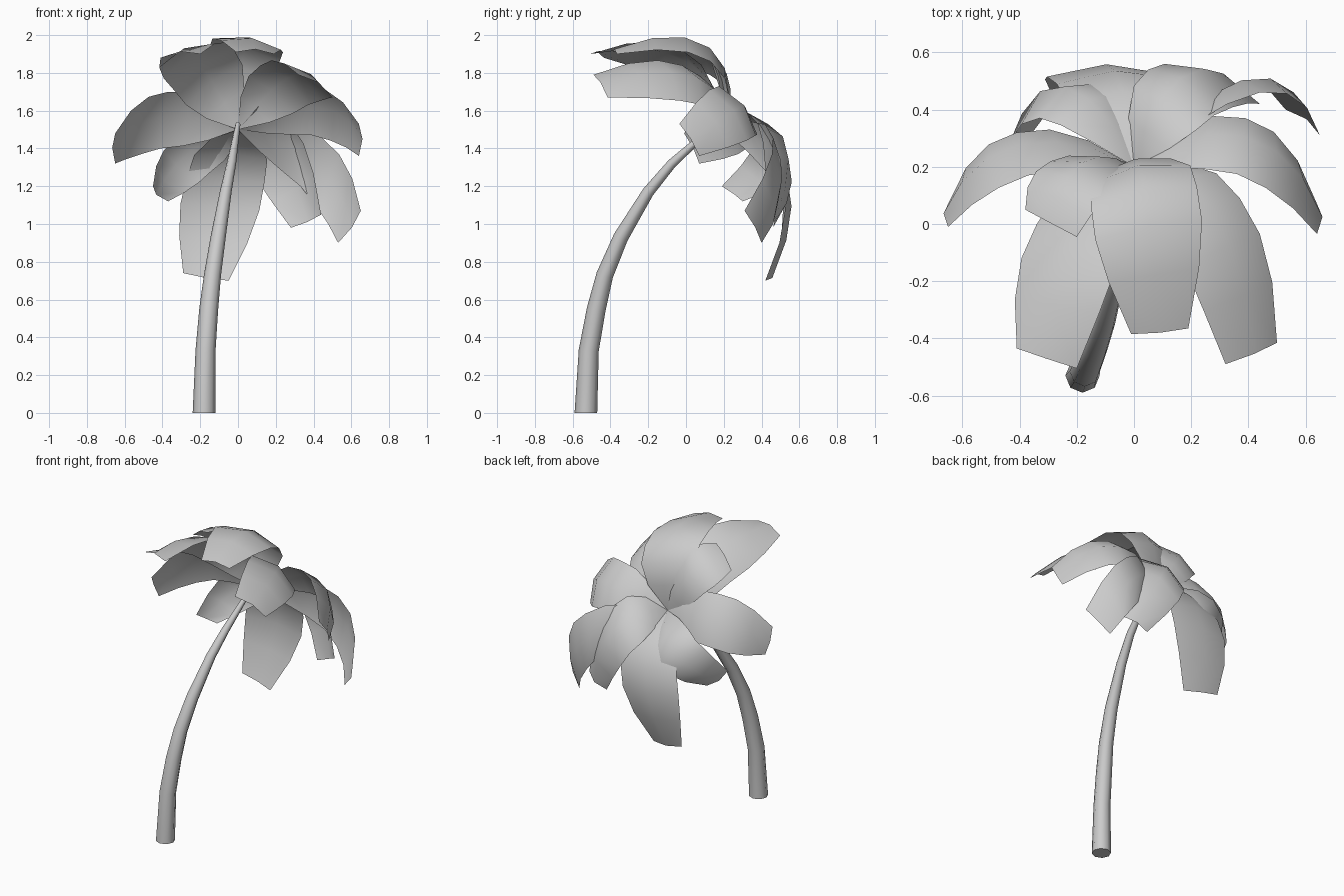
import bpy, bmesh
from mathutils import Vector as V

cube = bpy.data.objects.get("Cube")
if cube:
    bpy.data.objects.remove(cube)

grey = bpy.data.materials.new("plain_grey")
grey.use_nodes = True
colour = (0.6, 0.6, 0.6, 1)
grey.diffuse_color = colour
grey.node_tree.nodes["Principled BSDF"].inputs["Base Color"].default_value = colour

crown = V((0, .2, 1.5))
inner = V((0, 0, 1.25))
STEPS = 6


def finish(bm, name, angle):
    mesh = bpy.data.meshes.new(name)
    bm.to_mesh(mesh)
    bm.free()
    mesh.materials.append(grey)
    obj = bpy.data.objects.new(name, mesh)
    bpy.context.collection.objects.link(obj)
    bpy.ops.object.select_all(action='DESELECT')
    obj.select_set(True)
    bpy.context.view_layer.objects.active = obj
    bpy.ops.object.shade_smooth_by_angle(angle=angle)
    return obj


def arc(middle, tip, t):
    # Quadratic curve from the crown through the middle point to the tip
    handle = 2 * V(middle) - (crown + V(tip)) / 2
    return crown * (1 - t) ** 2 + handle * 2 * t * (1 - t) + V(tip) * t * t


def frond(name, mid_a, tip_a, mid_b, tip_b, bulge=.03):
    # Blade between two curved edges, full near the root, with a raised centre line
    bm = bmesh.new()
    rows = []
    for i in range(1, STEPS + 1):
        t = i / STEPS
        a, b = arc(mid_a, tip_a, t), arc(mid_b, tip_b, t)
        along = a + b - arc(mid_a, tip_a, t - .1) - arc(mid_b, tip_b, t - .1)
        normal = (b - a).cross(along).normalized()
        centre = (a + b) / 2
        widen = (b - a) * .22 * max(0, 1 - 2 * t)
        if normal.dot(centre - inner) < 0:
            normal = -normal
        centre += normal * bulge * 4 * t * (1.15 - t)
        rows.append([bm.verts.new(p) for p in (a - widen, centre, b + widen)])
    root = bm.verts.new(crown)
    for j in (0, 1):
        bm.faces.new((root, rows[0][j], rows[0][j + 1]))
        for low, high in zip(rows, rows[1:]):
            bm.faces.new((low[j], high[j], high[j + 1], low[j + 1]))
    bmesh.ops.recalc_face_normals(bm, faces=bm.faces)
    bm.normal_update()
    if sum(f.normal.dot(f.calc_center_median() - inner) for f in bm.faces) < 0:
        bmesh.ops.reverse_faces(bm, faces=bm.faces)
    finish(bm, name, 1.0)


# Fronds: middle and tip of one edge, then of the other
frond("front_frond", (-.15, .06, 1.94), (-.01, -.385, 1.91), (.22, .13, 1.86), (.19, -.365, 1.9), .035)
frond("front_right_frond", (-.34, 0, 1.71), (-.41, -.435, 1.88), (-.02, -.02, 1.92), (-.2, -.505, 1.9), .04)
frond("front_left_frond", (.12, -.02, 1.84), (.32, -.49, 1.79), (.37, .09, 1.63), (.5, -.415, 1.67), .04)
frond("left_frond", (.36, .175, 1.73), (.64, -.035, 1.53), (.39, .37, 1.47), (.64, .07, 1.36), .035)
frond("right_frond", (-.37, .17, 1.7), (-.65, -.01, 1.48), (-.41, .32, 1.4), (-.65, .07, 1.32))
frond("back_left_frond", (.44, .46, 1.46), (.65, .31, 1.07), (.33, .47, 1.2), (.53, .4, .9))
frond("back_frond", (-.27, .49, 1.25), (-.29, .46, .74), (.14, .51, 1.22), (-.05, .42, .7))
frond("back_upper_frond", (.05, .54, 1.32), (.28, .46, .98), (.28, .38, 1.53), (.44, .42, 1.05), .05)
frond("back_right_frond", (-.14, .49, 1.28), (-.37, .3, 1.12), (-.33, .37, 1.45), (-.45, .19, 1.2), .045)
frond("inner_right_frond", (-.29, .22, 1.7), (-.38, .05, 1.82), (-.07, .14, 1.86), (-.2, -.045, 1.92))

# Trunk: tapered rings swept along the leaning path (x, y, z, radius)
path = [(-.18, -.53, 0, .06), (-.172, -.515, .33, .053), (-.155, -.475, .55, .05),
        (-.135, -.43, .73, .045), (-.105, -.345, .93, .04), (-.065, -.2, 1.17, .031),
        (-.035, -.075, 1.32, .025), (0, .16, 1.53, .013)]
SIDES = 8
bm = bmesh.new()
rings = []
for i, (x, y, z, r) in enumerate(path):
    before, after = path[max(i - 1, 0)], path[min(i + 1, len(path) - 1)]
    way = V(after[:3]) - V(before[:3]) if i else V((0, 0, 1))
    turn = V((0, 0, 1)).rotation_difference(way).to_matrix().to_4x4()
    turn.translation = (x, y, z)
    rings.append(bmesh.ops.create_circle(bm, segments=SIDES, radius=r, matrix=turn)["verts"])
for low, high in zip(rings, rings[1:]):
    for k in range(SIDES):
        n = (k + 1) % SIDES
        bm.faces.new((low[k], low[n], high[n], high[k]))
bm.faces.new(rings[0])
bm.faces.new(rings[-1])
bmesh.ops.recalc_face_normals(bm, faces=bm.faces)
finish(bm, "trunk", .9)
